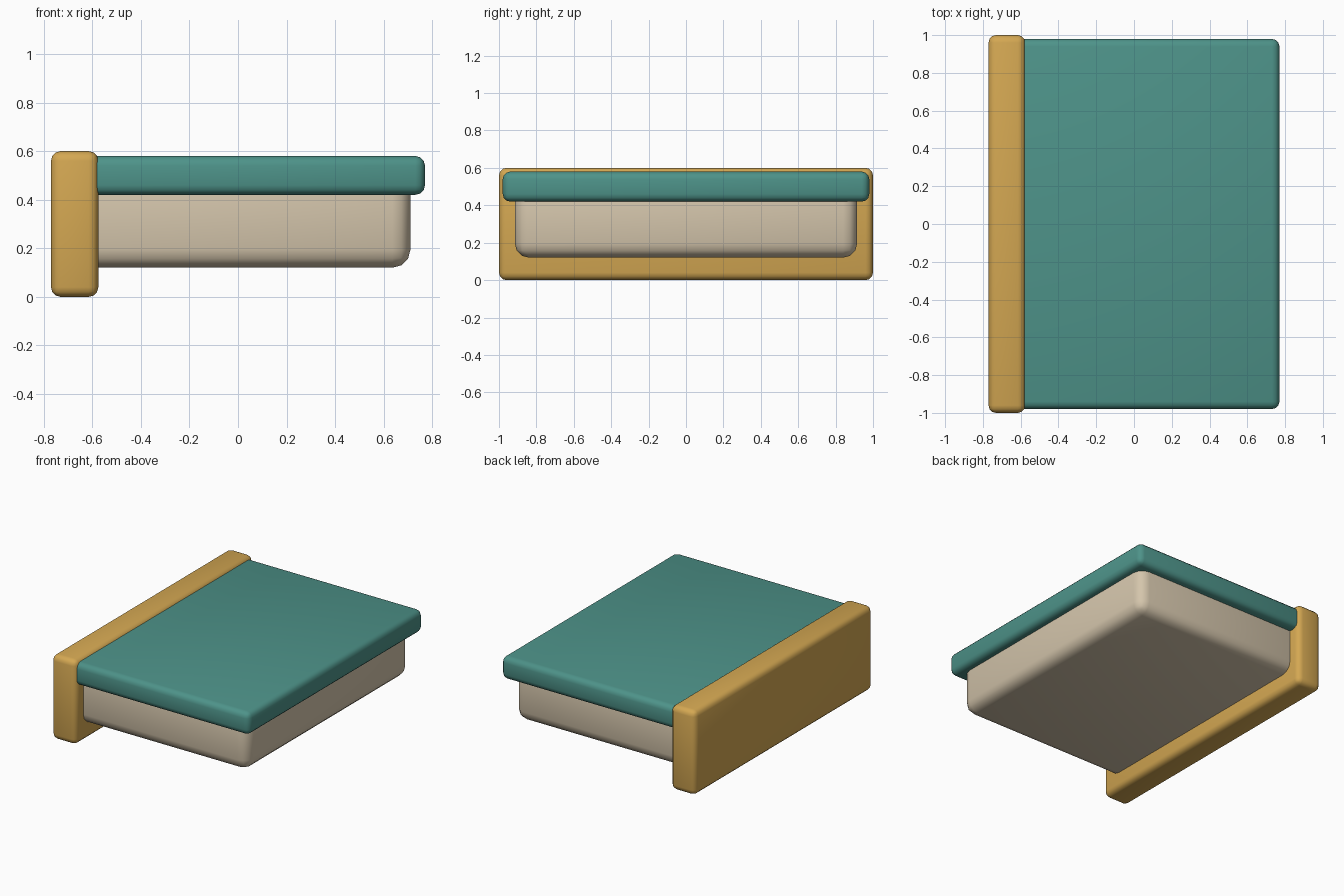
import bpy
import math

default = bpy.data.objects.get("Cube")
if default:
    bpy.data.objects.remove(default, do_unlink=True)


def material(name, color):
    mat = bpy.data.materials.new(name)
    mat.use_nodes = True
    rgba = (*color, 1.0)
    mat.diffuse_color = rgba
    mat.node_tree.nodes["Principled BSDF"].inputs["Base Color"].default_value = rgba
    return mat


def rounded_box(name, low, high, radius, mat):
    """Box between two corners with rounded edges."""
    center = [(a + b) / 2 for a, b in zip(low, high)]
    bpy.ops.mesh.primitive_cube_add(size=1, location=center)
    obj = bpy.context.object
    obj.name = name
    obj.scale = [b - a for a, b in zip(low, high)]
    bpy.ops.object.transform_apply(location=False, rotation=False, scale=True)
    bevel = obj.modifiers.new("Rounded edges", 'BEVEL')
    bevel.width = radius
    bevel.segments = 3
    bpy.ops.object.modifier_apply(modifier=bevel.name)
    obj.data.materials.append(mat)
    bpy.ops.object.shade_smooth_by_angle(angle=math.radians(40))
    return obj


wood = material("golden wood", (0.66, 0.39, 0.085))
teal = material("teal cover", (0.075, 0.29, 0.25))
cream = material("cream base", (0.66, 0.56, 0.41))

# Upright end board
rounded_box("end_board", (-0.77, -1.0, 0.0), (-0.575, 1.0, 0.6), 0.04, wood)

# Overhanging top slab, set into the board
rounded_box("top_slab", (-0.65, -0.98, 0.42), (0.77, 0.98, 0.58), 0.04, teal)

# Body below the slab, set into the slab and the board
rounded_box("lower_body", (-0.68, -0.915, 0.12), (0.71, 0.915, 0.51), 0.075, cream)
